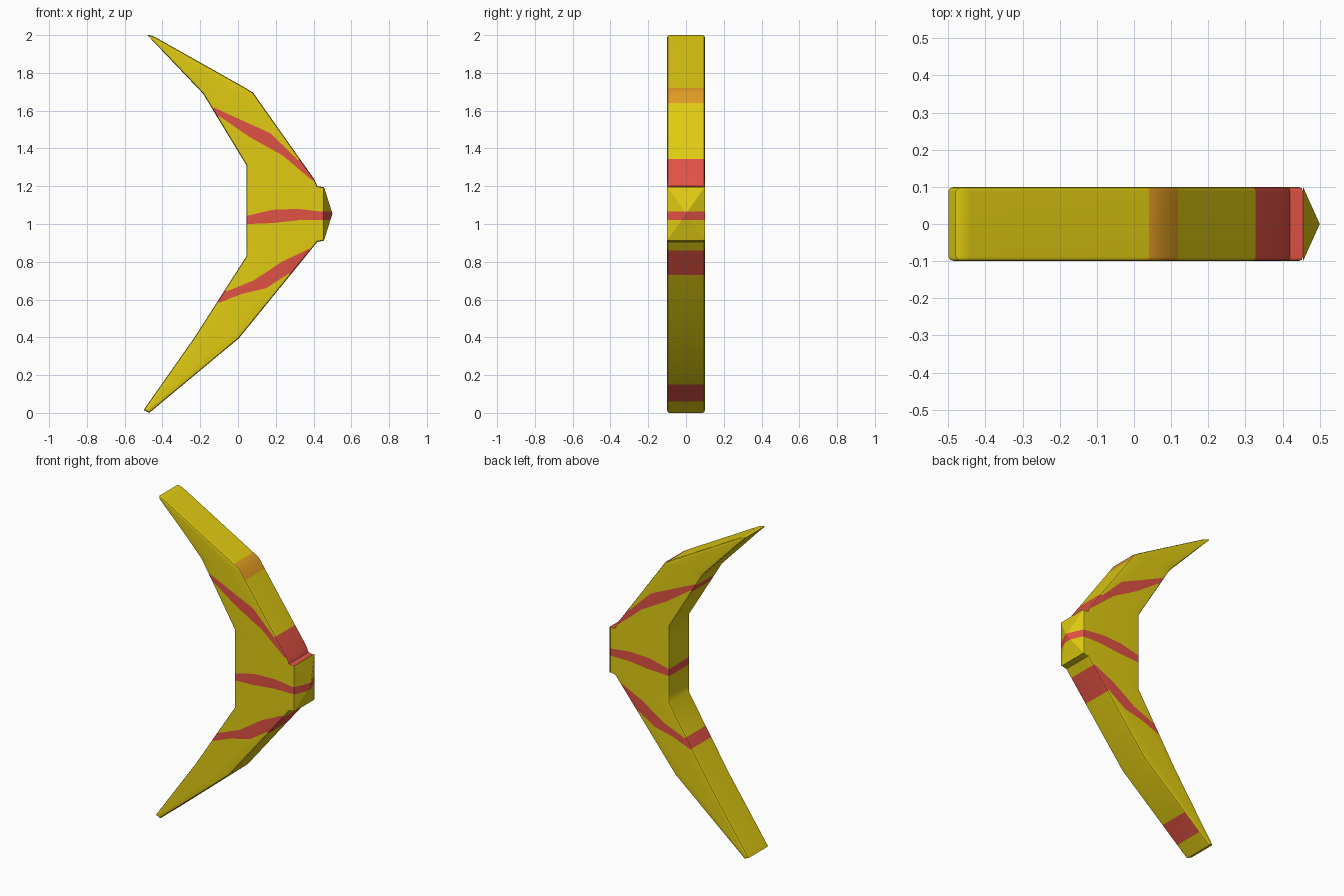
import bpy, bmesh, math

if "Cube" in bpy.data.objects:
    bpy.data.objects.remove(bpy.data.objects["Cube"])

HALF = 0.1
YELLOW, RED, ORANGE = 0, 1, 2


def material(name, rgb):
    m = bpy.data.materials.new(name)
    m.diffuse_color = (*rgb, 1)
    m.use_nodes = True
    m.node_tree.nodes["Principled BSDF"].inputs["Base Color"].default_value = m.diffuse_color
    return m


MATS = [material("yellow", (0.75, 0.60, 0.006)),
        material("red", (0.75, 0.084, 0.058)),
        material("orange", (0.75, 0.33, 0.017))]

# Outline of the curved blade as (z, x) points, from the top tip down
INNER = [(2.0, -0.48), (1.69, -0.185), (1.31, 0.045), (0.83, 0.045),
         (0.40, -0.23), (0.015, -0.50)]
OUTER = [(1.99, -0.44), (1.72, 0.04), (1.695, 0.08), (1.235, 0.405), (1.20, 0.42),
         (1.195, 0.455), (0.912, 0.455), (0.905, 0.42), (0.395, 0.005), (0.0, -0.47)]

# Cross lines: four heights from inner to outer edge,
# then the face colour and outer-rim colour of the band below
LINES = [
    ((2.00, 2.00, 1.995, 1.99), YELLOW, YELLOW),
    ((1.69, 1.70, 1.71, 1.72), YELLOW, ORANGE),
    ((1.65, 1.67, 1.68, 1.695), YELLOW, ORANGE),
    ((1.63, 1.64, 1.64, 1.64), YELLOW, YELLOW),
    ((1.61, 1.55, 1.48, 1.345), RED, RED),
    ((1.565, 1.46, 1.365, 1.235), YELLOW, RED),
    ((1.31, 1.27, 1.22, 1.20), YELLOW, RED),
    ((1.22, 1.20, 1.20, 1.195), YELLOW, YELLOW),
    ((1.045, 1.075, 1.08, 1.065), RED, RED),
    ((1.00, 1.005, 1.02, 1.02), YELLOW, YELLOW),
    ((0.90, 0.90, 0.91, 0.912), YELLOW, YELLOW),
    ((0.83, 0.87, 0.895, 0.905), YELLOW, YELLOW),
    ((0.65, 0.70, 0.80, 0.86), RED, RED),
    ((0.59, 0.63, 0.66, 0.73), YELLOW, YELLOW),
    ((0.40, 0.40, 0.395, 0.395), YELLOW, YELLOW),
    ((0.16, 0.16, 0.155, 0.15), YELLOW, RED),
    ((0.07, 0.07, 0.065, 0.06), YELLOW, YELLOW),
    ((0.015, 0.01, 0.005, 0.0), YELLOW, YELLOW),
]


def x_at(outline, z):
    for (z0, x0), (z1, x1) in zip(outline, outline[1:]):
        if z >= z1 - 1e-6:
            return x0 + (x1 - x0) * (z0 - z) / (z0 - z1)
    return outline[-1][1]


def finish(name, bm):
    bmesh.ops.recalc_face_normals(bm, faces=bm.faces[:])
    me = bpy.data.meshes.new(name)
    bm.to_mesh(me)
    bm.free()
    ob = bpy.data.objects.new(name, me)
    bpy.context.collection.objects.link(ob)
    for m in MATS:
        me.materials.append(m)
    return ob


# Blade: striped front and back joined by a rim
bm = bmesh.new()
rows = []
for zs, *_ in LINES:
    xi, xo = x_at(INNER, zs[0]), x_at(OUTER, zs[3])
    rows.append([[bm.verts.new((xi + (xo - xi) * i / 3, y, z)) for i, z in enumerate(zs)]
                 for y in (-HALF, HALF)])


def face(verts, mat):
    bm.faces.new(verts).material_index = mat


for a, b, (_, colour, rim) in zip(rows, rows[1:], LINES):
    for s in (0, 1):
        for i in range(3):
            face((a[s][i], a[s][i + 1], b[s][i + 1], b[s][i]), colour)
    for i, c in ((0, colour), (3, rim)):
        face((a[0][i], a[1][i], b[1][i], b[0][i]), c)
for r in (rows[0], rows[-1]):
    for i in range(3):
        face((r[0][i], r[0][i + 1], r[1][i + 1], r[1][i]), YELLOW)
bmesh.ops.recalc_face_normals(bm, faces=bm.faces[:])
bm.normal_update()
rim_edges = [e for e in bm.edges
             if abs(e.verts[0].co.y - e.verts[1].co.y) < 1e-6
             and sum(abs(f.normal.y) > 0.5 for f in e.link_faces) == 1]
bmesh.ops.bevel(bm, geom=rim_edges, offset=0.012, segments=2, profile=0.5,
                affect='EDGES', clamp_overlap=False, material=-1)
blade = finish("blade", bm)
bpy.context.view_layer.objects.active = blade
blade.select_set(True)
bpy.ops.object.shade_smooth_by_angle(angle=math.radians(35))
wn = blade.modifiers.new("even_normals", 'WEIGHTED_NORMAL')
wn.keep_sharp = True

# Nose: low pyramid on the outer bend, with the middle stripe across it
bm = bmesh.new()
base = [bm.verts.new((0.455, y, z)) for y, z in
        ((-HALF, 0.912), (HALF, 0.912), (HALF, 1.197), (-HALF, 1.197))]
apex = bm.verts.new((0.5, 0, 1.055))
bm.faces.new(base)
for i in range(4):
    bm.faces.new((base[i], base[(i + 1) % 4], apex))
for z in (1.02, 1.065):
    bmesh.ops.bisect_plane(bm, geom=bm.verts[:] + bm.edges[:] + bm.faces[:],
                           plane_co=(0, 0, z), plane_no=(0, 0, 1))
for f in bm.faces:
    f.material_index = RED if 1.02 < f.calc_center_median().z < 1.065 else YELLOW
finish("nose", bm)
